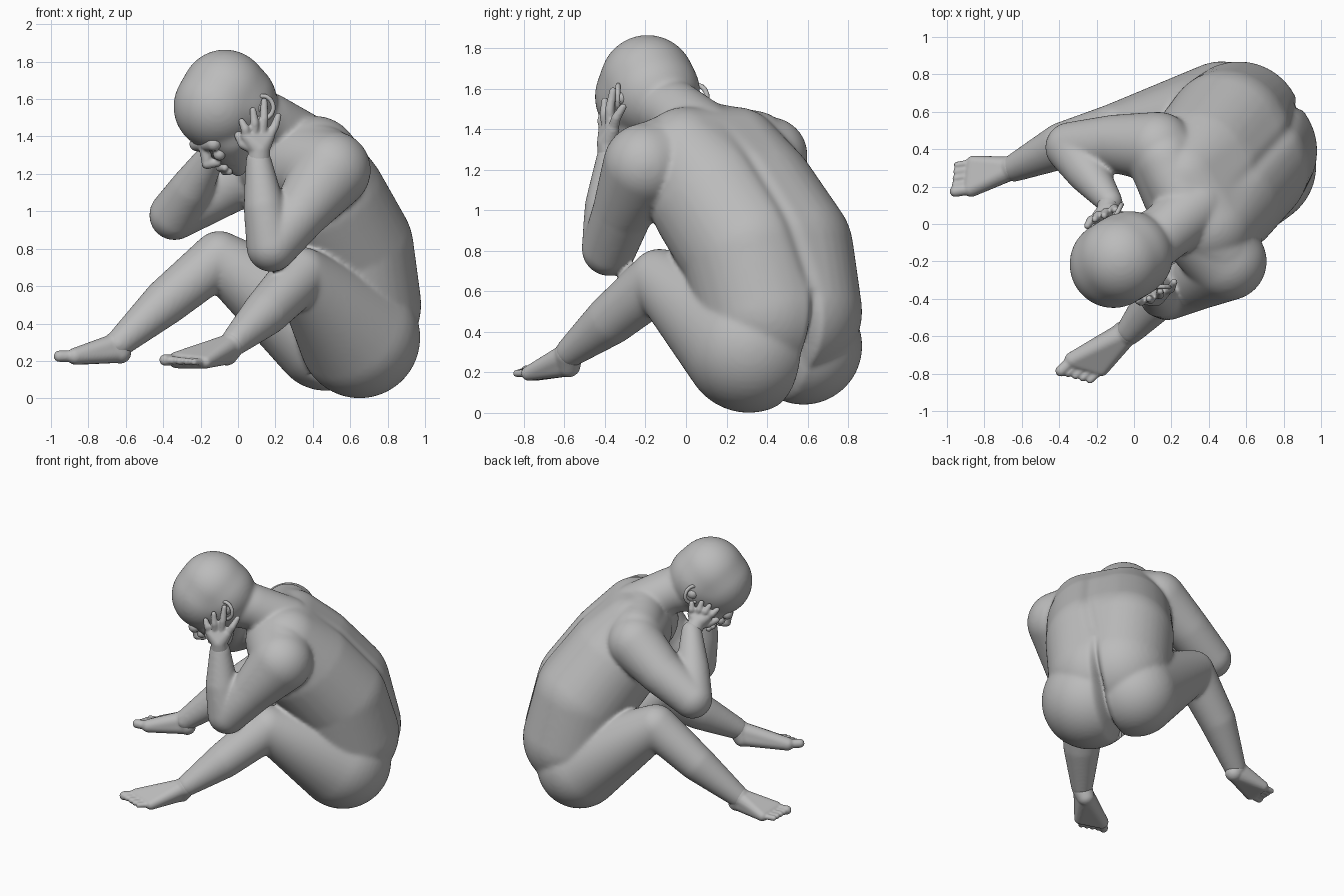
import bpy, bmesh, math
from mathutils import Vector as V

if "Cube" in bpy.data.objects:
    bpy.data.objects.remove(bpy.data.objects["Cube"])

skin = bpy.data.materials.new("grey_clay")
skin.diffuse_color = (0.5, 0.5, 0.5, 1)
skin.use_nodes = True
skin.node_tree.nodes["Principled BSDF"].inputs["Base Color"].default_value = skin.diffuse_color

LAT = V((0.5, -0.866, 0))     # towards the figure's left
BACK = V((0.866, 0.5, 0))     # towards the figure's back


def ball_points(x, y, z, r):
    tmp = bmesh.new()
    bmesh.ops.create_icosphere(tmp, subdivisions=4 if r > 0.1 else 3, radius=r)
    pts = [v.co + V((x, y, z)) for v in tmp.verts]
    tmp.free()
    return pts


def hull(bm, *balls):
    """Convex skin around balls given as (x, y, z, radius)."""
    tmp = bmesh.new()
    for b in balls:
        for p in ball_points(*b):
            tmp.verts.new(p)
    bmesh.ops.convex_hull(tmp, input=list(tmp.verts))
    loose = [v for v in tmp.verts if not v.link_faces]
    bmesh.ops.delete(tmp, geom=loose, context="VERTS")
    me = bpy.data.meshes.new("hull")
    tmp.to_mesh(me)
    tmp.free()
    bm.from_mesh(me)
    bpy.data.meshes.remove(me)


def chain(bm, *balls):
    for a, b in zip(balls, balls[1:]):
        hull(bm, a, b)


def wide(x, y, z, r, d):
    """Two balls spread sideways across the body."""
    return [(x + LAT.x * d * s, y + LAT.y * d * s, z, r) for s in (-1, 1)]


def lerp(a, b, t):
    return tuple(p + (q - p) * t for p, q in zip(a, b))


def finish(name, bm, voxel, smooth):
    bmesh.ops.recalc_face_normals(bm, faces=list(bm.faces))
    me = bpy.data.meshes.new(name)
    bm.to_mesh(me)
    bm.free()
    ob = bpy.data.objects.new(name, me)
    bpy.context.collection.objects.link(ob)
    m = ob.modifiers.new("fuse", "REMESH")
    m.mode, m.voxel_size = "VOXEL", voxel
    m = ob.modifiers.new("soften", "SMOOTH")
    m.factor, m.iterations = 0.5, smooth
    dg = bpy.context.evaluated_depsgraph_get()
    done = bpy.data.meshes.new_from_object(ob.evaluated_get(dg))
    ob.modifiers.clear()
    ob.data = done
    done.materials.clear()
    done.materials.append(skin)
    done.polygons.foreach_set("use_smooth", [True] * len(done.polygons))
    return ob


# ---- body: torso, limbs, neck and head
bm = bmesh.new()
torso = [wide(0.60, 0.46, 0.50, 0.34, 0.08), wide(0.55, 0.40, 0.80, 0.34, 0.10),
         wide(0.42, 0.24, 1.05, 0.33, 0.10), wide(0.34, 0.12, 1.27, 0.24, 0.14)]
for a, b in zip(torso, torso[1:]):
    hull(bm, *a, *b)
# left thigh and shin
chain(bm, (0.65, 0.31, 0.325, 0.325), (0.34, -0.13, 0.66, 0.15),
      (0.15, -0.37, 0.46, 0.125), (-0.02, -0.57, 0.30, 0.075))
# right thigh and shin
chain(bm, (0.47, 0.58, 0.33, 0.29), (-0.10, 0.50, 0.75, 0.145),
      (-0.38, 0.42, 0.52, 0.125), (-0.64, 0.30, 0.29, 0.075))
# left arm
chain(bm, (0.34, 0.02, 1.25, 0.24), (0.50, -0.20, 1.22, 0.21), (0.34, -0.31, 1.00, 0.15),
      (0.18, -0.38, 0.81, 0.135), (0.14, -0.39, 1.02, 0.11), (0.11, -0.37, 1.27, 0.07))
# right arm
chain(bm, (0.28, 0.18, 1.25, 0.24), (0.13, 0.41, 1.27, 0.19), (-0.10, 0.43, 1.12, 0.155),
      (-0.34, 0.41, 0.98, 0.135), (-0.25, 0.28, 1.12, 0.115), (-0.13, 0.12, 1.32, 0.07))
# shoulder slopes, neck, skull and jaw
chain(bm, (0.47, -0.14, 1.28, 0.17), (0.30, 0.07, 1.38, 0.16), (0.17, 0.34, 1.32, 0.17))
chain(bm, (0.34, 0.10, 1.36, 0.17), (0.16, -0.05, 1.48, 0.155), (0.02, -0.14, 1.52, 0.17))
hull(bm, (-0.11, -0.215, 1.56, 0.235), (-0.025, -0.165, 1.58, 0.235),
     (-0.07, -0.19, 1.63, 0.235))
hull(bm, (-0.09, -0.20, 1.50, 0.20), *wide(-0.07, -0.19, 1.40, 0.12, 0.05),
     (0.0, -0.15, 1.235, 0.05))
body = finish("body", bm, 0.012, 14)

# cleft of the seat and groove of the spine
core = V((0.45, 0.40, 0.5))
normals = [v.normal.copy() for v in body.data.vertices]
for v, n in zip(body.data.vertices, normals):
    z = v.co.z
    side = LAT.dot(v.co) + 0.11 - 0.25 * max(0, z - 0.6)
    rear = BACK.dot(v.co)
    if z < 0.62 and rear > 0.5 and n.dot(BACK) - n.z > 0.1:
        fade = min(1, (0.62 - z) / 0.3)
        v.co += (core - v.co).normalized() * 0.08 * fade * math.exp(-(side / 0.028) ** 2)
    if 0.5 < z < 1.45 and rear > 0.35 and n.dot(BACK) > 0.1:
        fade = min(1, (z - 0.5) / 0.2, (1.45 - z) / 0.2)
        v.co -= BACK * 0.016 * fade * math.exp(-(side / 0.04) ** 2)


# ---- feet
def foot(name, ankle, heel, big, small):
    bm = bmesh.new()
    step = (V(big) + V(small)) / 2 - V(heel)
    step.z = 0
    step = step.normalized() * 0.085
    ball = [tuple(V(p) - step) for p in (big, small)]
    hull(bm, ankle + (0.07,), heel + (0.06,))
    hull(bm, ankle + (0.06,), heel + (0.055,), ball[0] + (0.045,), ball[1] + (0.036,))
    for i in range(5):
        t = i / 4
        r = 0.031 if i == 0 else 0.023 - 0.001 * i
        hull(bm, lerp(ball[0], ball[1], t) + (r,), lerp(big, small, t) + (r,))
    finish(name, bm, 0.008, 3)


foot("left_foot", (-0.03, -0.58, 0.29), (-0.06, -0.58, 0.235),
     (-0.39, -0.785, 0.205), (-0.235, -0.835, 0.195))
foot("right_foot", (-0.65, 0.30, 0.29), (-0.63, 0.30, 0.245),
     (-0.955, 0.175, 0.225), (-0.945, 0.315, 0.215))


# ---- hands
def hand(name, wrist, palm, knuckles, tips, thumb):
    bm = bmesh.new()
    a, b = knuckles
    out = (V(palm) - V((-0.03, -0.16, palm[2]))).normalized() * 0.012
    hull(bm, wrist + (0.065,), palm + (0.055,))
    hull(bm, palm + (0.055,), a + (0.032,), b + (0.032,))
    for i, tip in enumerate(tips):
        base = lerp(a, b, i / 3)
        mid = V(lerp(base, tip, 0.5)) + out
        chain(bm, base + (0.027,), tuple(mid) + (0.024,), tip + (0.018,))
    chain(bm, palm + (0.04,), thumb[0] + (0.03,), thumb[1] + (0.022,))
    finish(name, bm, 0.008, 3)


hand("left_hand", (0.11, -0.37, 1.25), (0.115, -0.385, 1.33),
     ((0.045, -0.40, 1.40), (0.165, -0.36, 1.40)),
     ((0.02, -0.41, 1.48), (0.08, -0.40, 1.54), (0.14, -0.36, 1.59), (0.215, -0.31, 1.51)),
     ((0.03, -0.385, 1.36), (0.0, -0.36, 1.41)))
hand("right_hand", (-0.13, 0.12, 1.31), (-0.145, 0.07, 1.37),
     ((-0.20, 0.03, 1.41), (-0.10, 0.07, 1.42)),
     ((-0.25, -0.01, 1.46), (-0.21, 0.025, 1.49), (-0.16, 0.045, 1.51), (-0.10, 0.075, 1.50)),
     ((-0.19, 0.02, 1.35), (-0.23, -0.03, 1.37)))

# ---- ears: open rims with an inner bowl
for name, s in (("left_ear", 1), ("right_ear", -1)):
    bm = bmesh.new()
    mid = V((0.02, -0.14, 1.555)) + LAT * 0.225 * s
    rim = []
    for i in range(13):
        t = math.radians(-100 + 25 * i)
        p = mid + BACK * 0.048 * math.sin(t) + V((0, 0, 0.062 * math.cos(t)))
        p += LAT * s * 0.03 * math.sin(t)
        rim.append(tuple(p) + (0.013,))
    chain(bm, *rim)
    hull(bm, tuple(mid - LAT * s * 0.03) + (0.035,), tuple(mid - LAT * s * 0.02) + (0.038,))
    finish(name, bm, 0.006, 2)

# ---- face: nose, brow, closed eyes and lips
bm = bmesh.new()
chain(bm, (-0.185, -0.253, 1.37, 0.03), (-0.165, -0.243, 1.265, 0.03))
hull(bm, (-0.165, -0.243, 1.255, 0.03), *wide(-0.125, -0.222, 1.26, 0.022, 0.03))
hull(bm, *wide(-0.175, -0.25, 1.36, 0.04, 0.09))
for e in wide(-0.135, -0.225, 1.305, 0.034, 0.07):
    hull(bm, e)
hull(bm, *wide(-0.085, -0.198, 1.232, 0.02, 0.03))
hull(bm, *wide(-0.06, -0.184, 1.212, 0.02, 0.025))
finish("face", bm, 0.007, 3)
